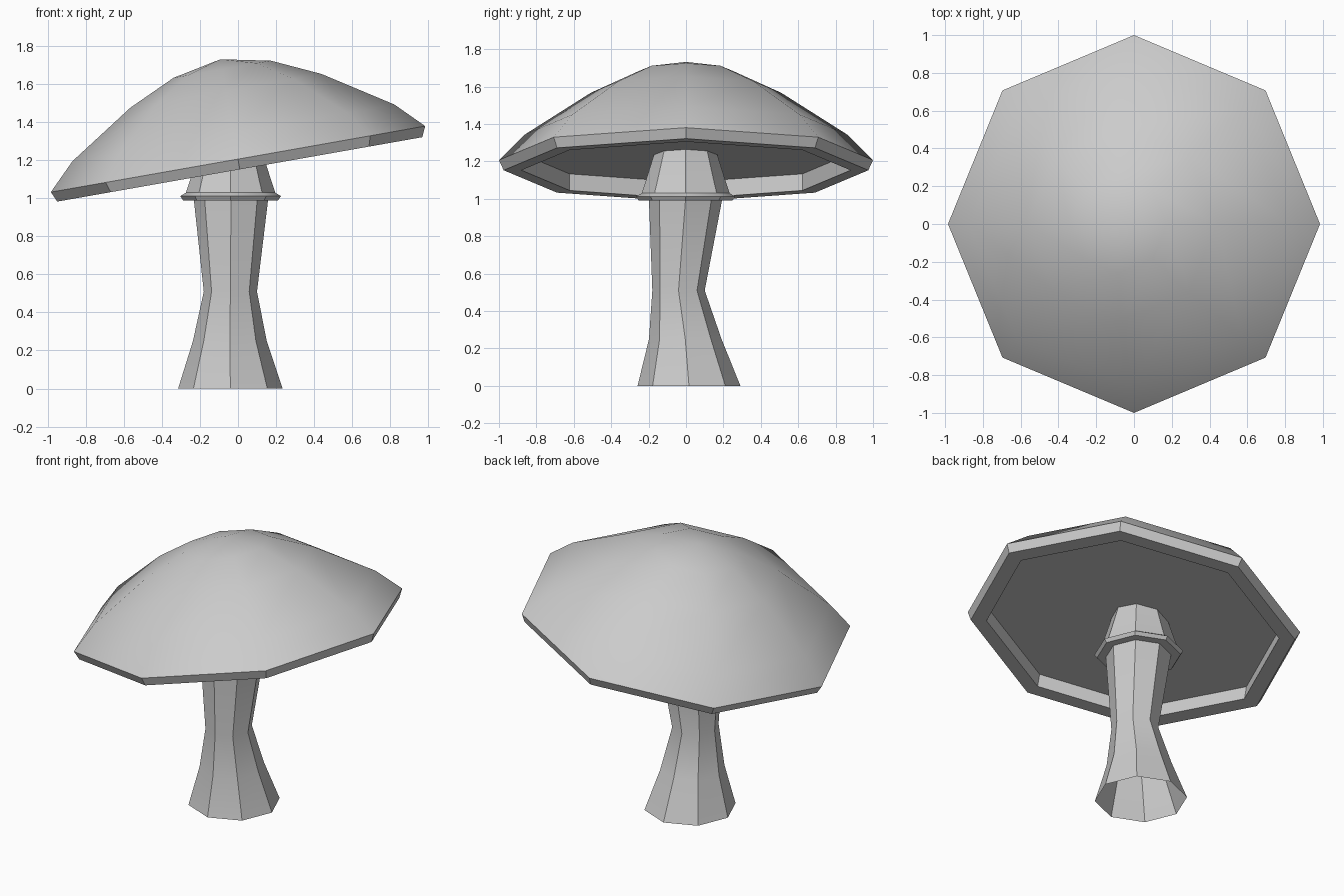
import bpy, bmesh
from math import cos, sin, pi, radians

if "Cube" in bpy.data.objects:
    bpy.data.objects.remove(bpy.data.objects["Cube"])

SIDES = 8


def loft(name, rings, smooth_angle):
    """Skin a stack of octagons given as (centre x, centre y, radius, z)."""
    bm = bmesh.new()
    loops = [[bm.verts.new((cx + r * cos(2 * pi * i / SIDES),
                            cy + r * sin(2 * pi * i / SIDES), z))
              for i in range(SIDES)] for cx, cy, r, z in rings]
    for a, b in zip(loops, loops[1:]):
        for i in range(SIDES):
            j = (i + 1) % SIDES
            bm.faces.new((a[i], a[j], b[j], b[i]))
    # Rings of zero radius collapse into a single pole
    bmesh.ops.remove_doubles(bm, verts=bm.verts, dist=1e-5)
    bmesh.ops.recalc_face_normals(bm, faces=bm.faces)
    mesh = bpy.data.meshes.new(name)
    bm.to_mesh(mesh)
    bm.free()
    obj = bpy.data.objects.new(name, mesh)
    bpy.context.collection.objects.link(obj)
    bpy.ops.object.select_all(action='DESELECT')
    obj.select_set(True)
    bpy.context.view_layer.objects.active = obj
    bpy.ops.object.shade_smooth_by_angle(angle=radians(smooth_angle))
    return obj


# Cap: recessed underside, bevelled rim and dome, tilted up towards +x
cap_profile = [(0, 0.035), (0.88, 0.035), (0.88, -0.055), (0.975, -0.055),
               (1.0, 0), (0.86, 0.14), (0.51, 0.365), (0.26, 0.48), (0, 0.533)]
cap = loft("mushroom_cap", [(0, 0, r, z) for r, z in cap_profile], 35)
cap.location.z = 1.207
cap.rotation_euler.y = radians(-10)

# Stem: open at the foot, slightly crooked at the waist
stem = [(-0.04, 0.016, 0.275, 0), (-0.043, -0.004, 0.194, 0.25),
        (-0.04, -0.04, 0.14, 0.51), (-0.037, -0.003, 0.195, 0.99)]
# Collar flange and tapering neck that runs up into the cap
neck = [(0.25, 0.99), (0.265, 1.012), (0.235, 1.03), (0.215, 1.09),
        (0.165, 1.25), (0.155, 1.30), (0, 1.30)]
loft("mushroom_stem", stem + [(-0.039, -0.002, r, z) for r, z in neck], 35)
